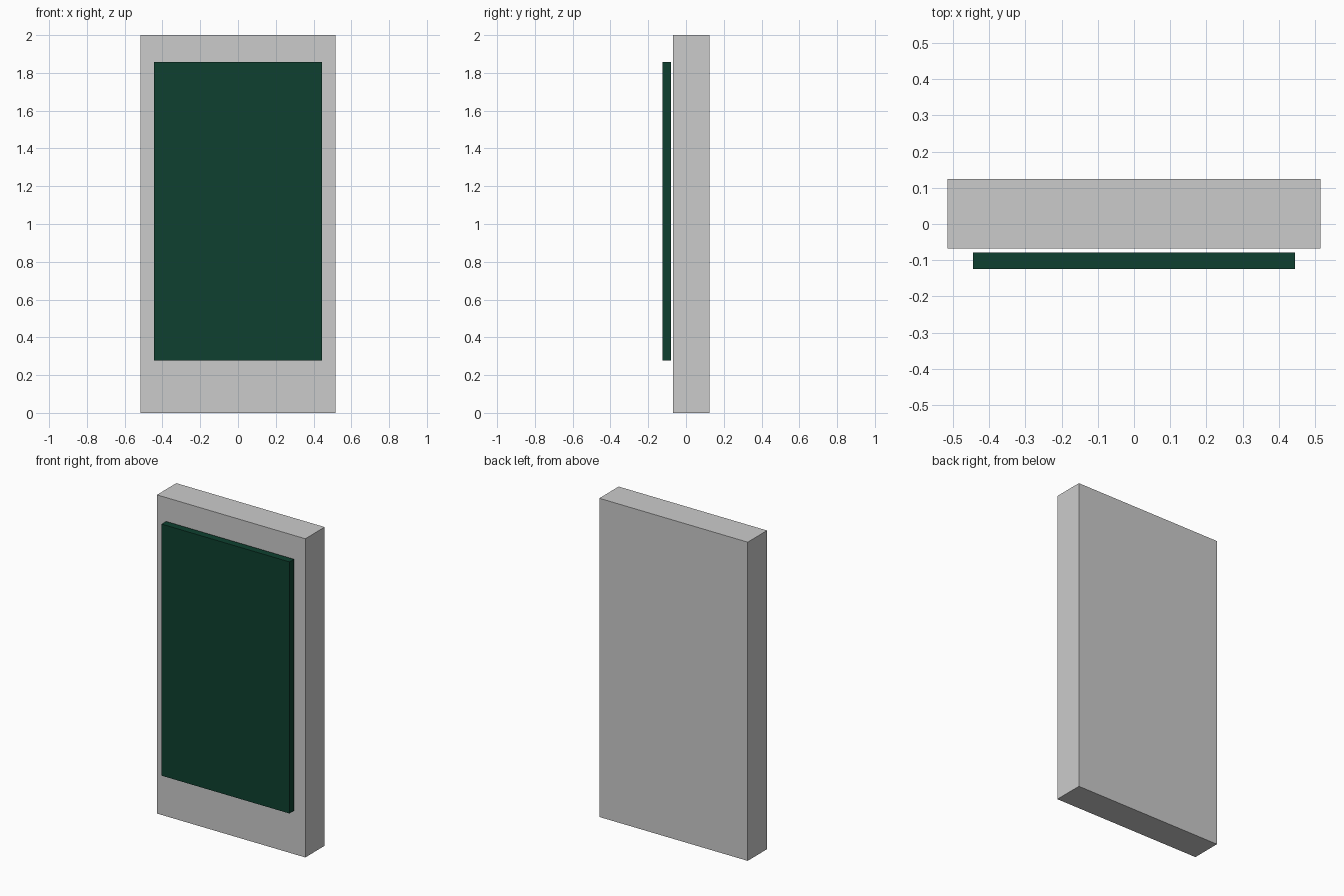
import bpy

if "Cube" in bpy.data.objects:
    bpy.data.objects.remove(bpy.data.objects["Cube"])


def box(name, x, y, z):
    """Axis-aligned box from (min, max) pairs."""
    bpy.ops.mesh.primitive_cube_add(size=1)
    ob = bpy.context.object
    ob.name = name
    ob.location = [(a + b) / 2 for a, b in (x, y, z)]
    ob.scale = [b - a for a, b in (x, y, z)]
    bpy.ops.object.transform_apply(location=True, rotation=False, scale=True)
    return ob


# Main upright slab
box("body", (-0.515, 0.515), (-0.068, 0.124), (0, 2))

# Thin green panel floating just in front of the slab
panel = box("front_panel", (-0.444, 0.444), (-0.124, -0.079), (0.278, 1.857))
green = bpy.data.materials.new("dark_green")
green.diffuse_color = (0.0044, 0.051, 0.029, 1)
green.use_nodes = True
green.node_tree.nodes["Principled BSDF"].inputs["Base Color"].default_value = green.diffuse_color
panel.data.materials.append(green)
